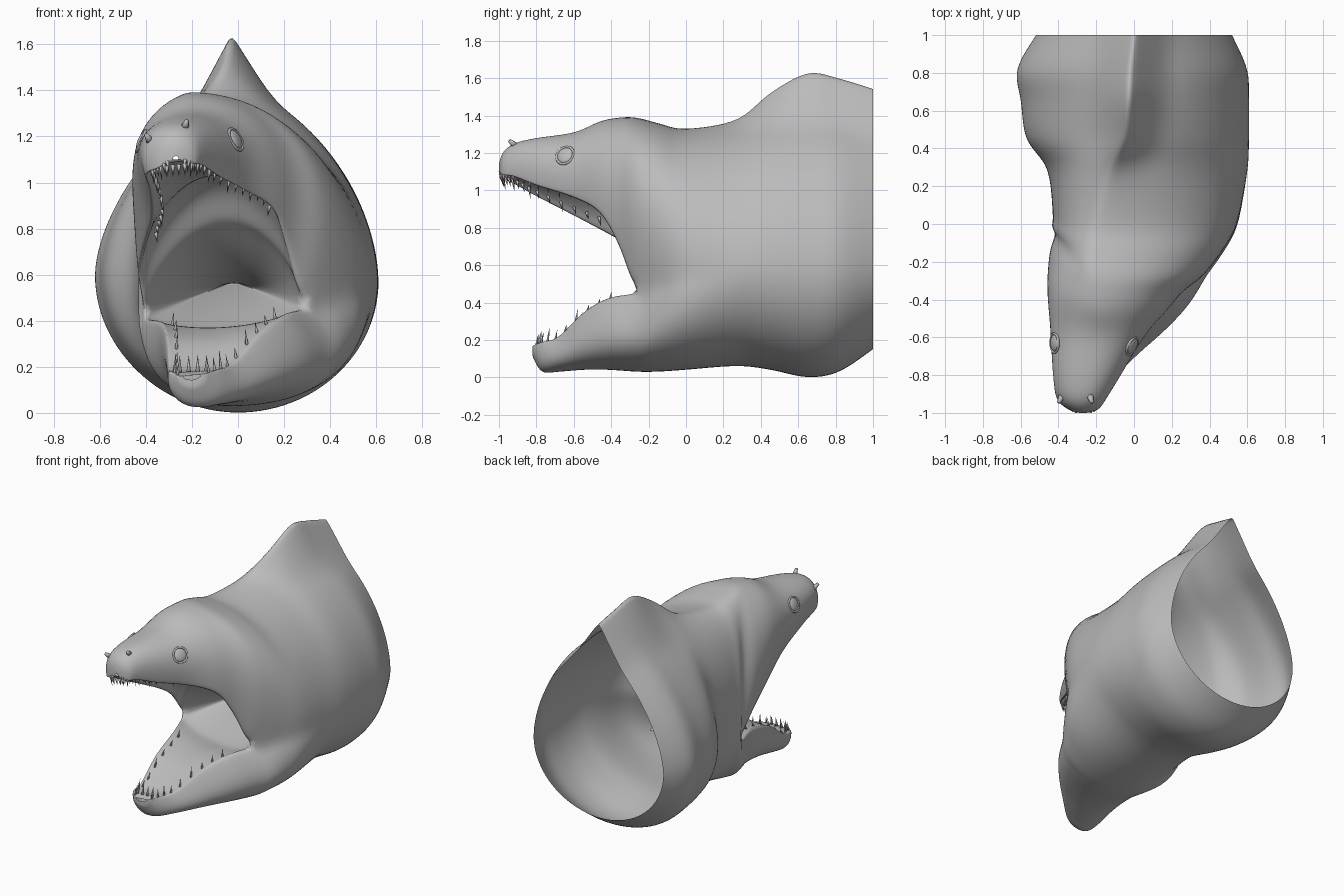
import bpy, bmesh, math
from mathutils import Vector

cube = bpy.data.objects.get("Cube")
if cube:
    bpy.data.objects.remove(cube)

skin = bpy.data.materials.new("grey_skin")
skin.use_nodes = True
GREY = (0.5, 0.5, 0.5, 1)
skin.diffuse_color = GREY
skin.node_tree.nodes["Principled BSDF"].inputs["Base Color"].default_value = GREY

STEPS, ARC = 4, 28

# Neck rows: y, left x z, right x z, left setback, top x z, fin height, left and right
# sharpness, bottom x z
NECK = [
    (1.0, -.52, .6, .52, .6, 0, .0, 1.55, .16, 1.6, 1.4, 0, .15),
    (.82, -.62, .6, .60, .58, 0, -.02, 1.61, .2, 1.6, 1.3, 0, .03),
    (.65, -.60, .6, .61, .57, 0, -.03, 1.64, .22, 1.6, 1.3, 0, .0),
    (.45, -.57, .6, .61, .57, 0, -.05, 1.53, .14, 1.5, 1.25, 0, .04),
    (.27, -.46, .6, .60, .57, .02, -.12, 1.38, .02, 1.3, 1.2, 0, .06),
    (.0, -.43, .55, .54, .53, .06, -.17, 1.33, 0, 1.0, 1.1, 0, .04),
    (-.15, -.43, .48, .43, .49, .14, -.19, 1.36, 0, 1.0, 1.0, -.02, .03),
    (-.27, -.41, .42, .29, .46, .22, -.2, 1.39, 0, 1.0, 1.0, -.04, .03),
]
# Jaw rows: y, left lip x z, right lip x z, left setback, middle x z, left and right bulge
SNOUT = [
    (-.36, -.43, .57, .22, .68, .21, -.2, 1.39, .05, .1),
    (-.46, -.41, .69, .16, .86, .14, -.2, 1.37, .09, .05),
    (-.6, -.37, .83, .04, .95, .04, -.2, 1.31, .11, .04),
    (-.8, -.38, .96, -.08, 1.02, 0, -.23, 1.28, .08, .03),
    (-.92, -.40, 1.03, -.15, 1.07, 0, -.26, 1.25, .03, .02),
    (-.98, -.35, 1.06, -.19, 1.08, 0, -.27, 1.2, .01, .01),
    (-1.0, -.29, 1.1, -.25, 1.1, 0, -.27, 1.14, 0, 0),
]
CHIN = [
    (-.42, -.34, .40, .2, .43, .16, -.06, .04, .03, .15),
    (-.55, -.31, .33, .1, .35, .05, -.1, .04, .03, .12),
    (-.68, -.30, .2, -.01, .22, 0, -.15, .03, .02, .07),
    (-.77, -.30, .18, -.08, .19, 0, -.18, .03, .01, .03),
    (-.82, -.26, .16, -.14, .17, 0, -.2, .11, 0, 0),
]
CORNER = (len(NECK) - 1) * STEPS


def bulge(i):
    return .055 * max(0, i - 4)


def neck_row(i, mid, fin, sharp):
    return (*NECK[i][:6], *mid, bulge(i) * .2, bulge(i), fin, *sharp)


upper_rows = [neck_row(i, r[6:8], r[8], r[9:11]) for i, r in enumerate(NECK)]
upper_rows += [(*r, 0, 1, 1) for r in SNOUT]
lower_rows = [neck_row(i, r[11:], 0, (1, 1)) for i, r in enumerate(NECK)]
lower_rows += [(*r, 0, 1, 1) for r in CHIN]


def smooth_rows(rows):
    """Catmull-Rom through the rows."""
    out = []
    for i in range(len(rows) - 1):
        p = [rows[max(0, min(len(rows) - 1, i + k))] for k in (-1, 0, 1, 2)]
        for s in range(STEPS):
            t = s / STEPS
            out.append([b + t * (c - a) / 2 + t * t * (a - 2.5 * b + 2 * c - d / 2)
                        + t ** 3 * (1.5 * (b - c) + (d - a) / 2) for a, b, c, d in zip(*p)])
    return out + [list(rows[-1])]


upper, lower = smooth_rows(upper_rows), smooth_rows(lower_rows)
for k in range(CORNER + 1):
    lower[k][:6] = upper[k][:6]


def skin_point(row, f):
    """Point on a half ring, f from 0 (left lip) to 1 (right lip)."""
    y, xl, zl, xr, zr, setback, xm, zm, wl, wr, fin, al, ar = row
    left = f <= .5
    ang = math.pi * (f if left else 1 - f)
    c, s = max(0, math.cos(ang)), math.sin(ang)
    x0, z0, w, a = (xl, zl, -wl, al) if left else (xr, zr, wr, ar)
    x = xm + (x0 - xm) * c ** a + w * math.sin(2 * ang)
    ridge = fin * max(0, 1 - abs(x - xm) / .2) ** 1.3
    return Vector((x, y + (setback * c if left else 0),
                   z0 + (zm - fin - z0) * s ** (.7 + .3 * a) + ridge))


def lips(row):
    return Vector((row[1], row[0] + row[5], row[2])), Vector((row[3], row[0], row[4]))


def mouth_point(left, right, f, arch):
    p = left.lerp(right, f)
    p.z += arch * (right - left).length_squared * math.sin(math.pi * f) ** .6
    return p


def add_grid(bm, rows):
    """Surface over the rows, closed to a point at the front."""
    mid = sum(rows[-1], Vector()) / len(rows[-1])
    grid = [[bm.verts.new(p) for p in r] for r in rows + [[mid] * len(rows[-1])]]
    for r, q in zip(grid, grid[1:]):
        for j in range(len(r) - 1):
            bm.faces.new((r[j], r[j + 1], q[j + 1], q[j]))


def finish(name, bm):
    me = bpy.data.meshes.new(name)
    bm.to_mesh(me)
    bm.free()
    me.materials.append(skin)
    for p in me.polygons:
        p.use_smooth = True
    ob = bpy.data.objects.new(name, me)
    bpy.context.collection.objects.link(ob)
    return ob


# Head: neck, both jaws and the throat pocket in one skin
bm = bmesh.new()
fs = [j / ARC for j in range(ARC + 1)]
throat = Vector((-.02, .45, .57))
UP_ARCH, LOW_ARCH = .7, -.14
for rows, arch in ((upper, UP_ARCH), (lower, LOW_ARCH)):
    add_grid(bm, [[skin_point(r, f) for f in fs] for r in rows])
    pairs = [lips(r) for r in rows[CORNER:]]
    back = [[p.lerp(throat, t) for p in pairs[0]] for t in (1, .85, .7, .5, .35, .15)]
    add_grid(bm, [[mouth_point(a, b, f, arch) for f in fs] for a, b in back + pairs])
bmesh.ops.remove_doubles(bm, verts=bm.verts, dist=.0005)
bmesh.ops.dissolve_degenerate(bm, edges=bm.edges, dist=.0002)
bmesh.ops.recalc_face_normals(bm, faces=bm.faces)
head = finish("head", bm)
head.modifiers.new("soft_lips", "SUBSURF").levels = 1


def add_spike(bm, base, tip, radius, tip_radius=0.0):
    d = tip - base
    m = d.to_track_quat('Z', 'Y').to_matrix().to_4x4()
    m.translation = (base + tip) / 2
    bmesh.ops.create_cone(bm, cap_ends=True, segments=8, radius1=radius,
                          radius2=tip_radius, depth=d.length, matrix=m)


# Teeth along the inside of each lip
def teeth(name, rows, start, count, sign, arch, size):
    bm = bmesh.new()
    last = len(rows) - 3
    for side in (0.1, 0.93):
        for i in range(count):
            k = start + (last - start) * i / (count - 1)
            a, b = rows[int(k)], rows[min(int(k) + 1, last)]
            row = [u + (v - u) * (k - int(k)) for u, v in zip(a, b)]
            left, right = lips(row)
            base = mouth_point(left, right, side, arch * .7)
            length = size * (.6 + .5 * i / count) * (1.2 if i % 3 == 0 else .8)
            add_spike(bm, base - Vector((0, 0, sign * .01)),
                      base + Vector(((.5 - side) * .02, .012, sign * length)), .008)
    # front teeth across the tip
    left, right = lips(rows[-4])
    for i in range(1, 5):
        base = mouth_point(left, right, i / 5, 0)
        add_spike(bm, base, base + Vector((0, .015, sign * size)), .01)
    finish(name, bm)


teeth("upper_teeth", upper, CORNER + 7, 18, -1, UP_ARCH, .055)
teeth("lower_teeth", lower, CORNER + 4, 9, 1, LOW_ARCH, .07)


# Eyes: a shallow ball with a raised rim, seated in the skin
def eye(name, f):
    row = min(upper, key=lambda r: abs(r[0] + .64))
    k = upper.index(row)
    p = skin_point(row, f)
    n = (skin_point(row, f + .02) - skin_point(row, f - .02)).cross(
        skin_point(upper[k + 1], f) - skin_point(upper[k - 1], f)).normalized()
    if n.x * (f - .5) < 0:
        n = -n
    bpy.ops.mesh.primitive_uv_sphere_add(segments=20, ring_count=10, radius=.045,
                                         location=p - n * .004)
    ball = bpy.context.object
    ball.scale = (1, 1, .35)
    bpy.ops.mesh.primitive_torus_add(major_radius=.05, minor_radius=.007, location=p - n * .003,
                                     major_segments=24, minor_segments=8)
    rim = bpy.context.object
    for ob, part in ((ball, "ball"), (rim, "rim")):
        ob.name = name + "_" + part
        ob.rotation_mode = 'QUATERNION'
        ob.rotation_quaternion = n.to_track_quat('Z', 'Y')
        ob.data.materials.append(skin)
        for poly in ob.data.polygons:
            poly.use_smooth = True


eye("left_eye", .77)
eye("right_eye", .26)

# Nostril tubes on the snout
bm = bmesh.new()
for f, lean in ((.25, -.01), (.57, .005)):
    base = skin_point(upper[-9], f)
    add_spike(bm, base - Vector((lean, -.01, .01)), base + Vector((lean, -.025, .022)), .02, .009)
finish("nostrils", bm)
